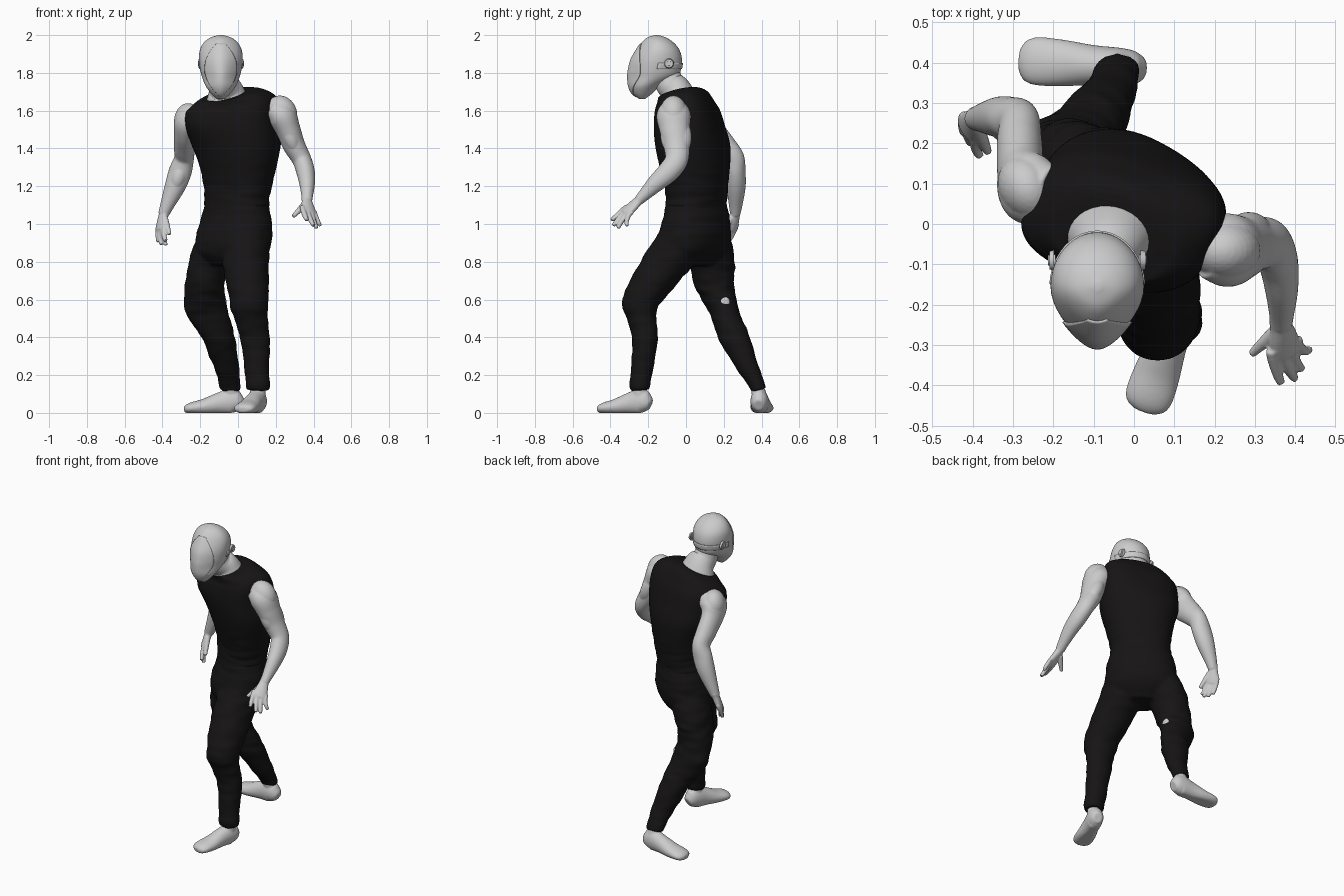
import bpy, bmesh, math
from mathutils import Vector as V, Matrix, noise

black = bpy.data.materials.new("black_cloth")
black.diffuse_color = (0.008, 0.007, 0.007, 1)
N = 32


def smooth(st, k=6):
    """Catmull-Rom interpolation of a list of number tuples."""
    out = []
    for i in range(len(st) - 1):
        p = [st[max(i - 1, 0)], st[i], st[i + 1], st[min(i + 2, len(st) - 1)]]
        for j in range(k):
            t = j / k
            out.append([0.5 * (2 * b + (c - a) * t + (2 * a - 5 * b + 4 * c - d) * t * t
                               + (3 * b - a - 3 * c + d) * t ** 3) for a, b, c, d in zip(*p)])
    return out + [list(st[-1])]


def bridge(bm, rings, closed=True):
    vs = [[bm.verts.new(p) for p in r] for r in rings]
    n = len(vs[0])
    new = []
    for a, b in zip(vs, vs[1:]):
        for i in range(n if closed else n - 1):
            new.append(bm.faces.new((a[i], a[(i + 1) % n], b[(i + 1) % n], b[i])))
    if closed:
        new += [bm.faces.new(vs[0]), bm.faces.new(vs[-1])]
    bmesh.ops.recalc_face_normals(bm, faces=new)


def tube(bm, st, ref=V((0, 1, 0)), wrinkle=0, floor=False, fat=1):
    """Stations are x, y, z, side radius, other radius; rings sit square to the path."""
    s = smooth(st)
    rings = []
    for i, q in enumerate(s):
        t = (V(s[min(i + 1, len(s) - 1)][:3]) - V(s[max(i - 1, 0)][:3])).normalized()
        side = t.cross(ref).normalized()
        nor = side.cross(t)
        ring = []
        for j in range(N):
            a = 2 * math.pi * j / N
            d = (side * q[3] * math.cos(a) + nor * q[4] * math.sin(a)) * fat
            p = V(q[:3]) + d
            if wrinkle:
                p += d * wrinkle * noise.noise((p.x * 9, p.y * 9, p.z * 30))
            if floor:
                p.z = max(p.z, 0)
            ring.append(p)
        rings.append(ring)
    bridge(bm, rings)


def slab(bm, st, wrinkle=0.035):
    """Level rings: z, cx, cy, half width, half depth, turn in degrees, tilts, corner power, shear."""
    rings = []
    for z, cx, cy, a, b, rot, tx, ty, e, sh in smooth(st, 8):
        r = math.radians(rot)
        ring = []
        for j in range(64):
            t = 2 * math.pi * j / 64
            c, s = math.cos(t), math.sin(t)
            u = a * math.copysign(abs(c) ** e, c)
            v = b * math.copysign(abs(s) ** e, s) + sh * u
            f = 1 + wrinkle * max(0, min(1, (1.4 - z) * 4)) * noise.noise((u * 7, v * 7, z * 32))
            ring.append((cx + f * (u * math.cos(r) - v * math.sin(r)),
                         cy + f * (u * math.sin(r) + v * math.cos(r)), z + tx * u + ty * v))
        rings.append(ring)
    bridge(bm, rings)


def ball(bm, c, r, axis=(0, 0, 1)):
    m = (Matrix.Translation(c) @ V(axis).to_track_quat('Z', 'Y').to_matrix().to_4x4()
         @ Matrix.Diagonal((*r, 1)))
    bmesh.ops.create_uvsphere(bm, u_segments=24, v_segments=16, radius=1, matrix=m)


def finish(name, bm, mat=None, voxel=0, soft=4):
    me = bpy.data.meshes.new(name)
    bm.to_mesh(me)
    bm.free()
    me.polygons.foreach_set("use_smooth", [True] * len(me.polygons))
    me.set_sharp_from_angle(angle=math.radians(50))
    ob = bpy.data.objects.new(name, me)
    bpy.context.collection.objects.link(ob)
    if mat:
        me.materials.append(mat)
    if voxel:
        m = ob.modifiers.new("merge", 'REMESH')
        m.mode, m.voxel_size, m.use_smooth_shade = 'VOXEL', voxel, True
        m = ob.modifiers.new("soften", 'SMOOTH')
        m.factor, m.iterations = 0.5, soft
    return ob


# vest
bm = bmesh.new()
slab(bm, [(1.04, -.01, .055, .186, .14, -40, 0, 0, .88, 0), (1.12, -.005, .055, .18, .14, -38, 0, 0, .88, 0),
          (1.2, 0, .055, .187, .147, -35, 0, 0, .88, 0), (1.32, 0, .045, .212, .168, -32, 0, 0, .88, 0),
          (1.42, -.01, .035, .236, .18, -30, 0, 0, .85, .05), (1.52, -.024, .018, .235, .175, -28, .03, .03, .72, .14),
          (1.6, -.028, .008, .232, .158, -28, .06, .08, .68, .17), (1.645, -.033, 0, .216, .138, -28, .1, .16, .72, .17),
          (1.682, -.045, -.015, .168, .12, -28, .1, .26, .85, .08), (1.688, -.055, -.03, .122, .1, -28, .08, .36, 1, 0)])
finish("vest", bm, black)

# trousers: hips and both legs merged
bm = bmesh.new()
slab(bm, [(1.1, -.005, .055, .182, .137, -40, 0, 0, .9, 0), (1.03, -.01, .055, .2, .148, -40, 0, 0, .9, 0),
          (.93, -.02, .045, .217, .162, -40, 0, 0, .9, 0), (.85, -.03, .035, .21, .145, -40, 0, 0, .9, 0),
          (.78, -.04, .03, .14, .085, -40, 0, 0, .9, 0)])
tube(bm, [(-.09, .1, .95, .1, .12), (-.145, .135, .82, .108, .122), (-.172, .145, .72, .102, .115),
          (-.18, .17, .63, .108, .092), (-.17, .195, .56, .112, .078), (-.13, .225, .47, .092, .076),
          (-.1, .26, .39, .084, .078), (-.06, .325, .25, .066, .058), (-.043, .375, .15, .056, .042),
          (-.042, .385, .12, .054, .042)], wrinkle=.09)
tube(bm, [(.05, .0, .95, .11, .13), (.042, -.08, .83, .124, .122), (.045, -.145, .74, .118, .114),
          (.055, -.215, .64, .108, .1), (.06, -.242, .57, .1, .097), (.075, -.23, .48, .085, .073),
          (.09, -.217, .39, .078, .068), (.1, -.23, .25, .067, .06), (.105, -.245, .15, .065, .055),
          (.105, -.245, .12, .062, .052)], wrinkle=.09)
finish("trousers", bm, black, .009, 6)

# bare skin showing behind the rear knee
bm = bmesh.new()
ball(bm, (-.075, .205, .585), (.014, .027, .03))
finish("knee_skin", bm)


# feet
def foot(name, heel, toe, ankle, shin):
    bm = bmesh.new()
    h, t = V((*heel, 0)), V((*toe, 0))
    prof = [(0, .04, .028, .03), (.07, .05, .042, .052), (.18, .06, .048, .068), (.4, .05, .05, .056),
            (.65, .033, .058, .042), (.85, .026, .06, .032), (.95, .02, .05, .024), (1, .017, .025, .014)]
    tube(bm, [(*(h.lerp(t, s).xy), z, w, r) for s, z, w, r in prof], V((0, 0, 1)), floor=True)
    tube(bm, [(*ankle, .03, .04, .04), (*ankle, .09, .041, .039), (*shin, .145, .042, .034)])
    finish(name, bm, None, .006)


foot("front_foot", (.12, -.19), (.024, -.465), (.105, -.245), (.105, -.245))
foot("rear_foot", (.02, .385), (-.285, .407), (-.035, .388), (-.043, .374))


# arms with muscles and hands
def arm(name, st, muscles, wrist, knuckle, across, tips, thumb):
    bm = bmesh.new()
    tube(bm, st, fat=1.06)
    for m in muscles:
        ball(bm, *m)
    w, k, a = V(wrist), V(knuckle), V(across)
    t = k - w
    ref = a.cross(t).normalized()
    tube(bm, [(*(w - t * .3), .026, .024), (*w, .028, .023), (*w.lerp(k, .5), .038, .022),
              (*k, .043, .019), (*(k + t * .12), .037, .013)], ref)
    for i, tip in enumerate(tips):
        b = k + a * (i / 3 - .5)
        e = V(tip)
        mid = b.lerp(e, .5) + t * .12
        r = .013 if i < 3 else .0115
        tube(bm, [(*(b - t * .3), r, r), (*b, r * 1.1, r * 1.1), (*mid, r, r), (*e, r * .8, r * .8)], ref)
    b, e = V(thumb[0]), V(thumb[1])
    tube(bm, [(*b, .018, .018), (*b.lerp(e, .5), .015, .015), (*e, .0105, .0105)], ref)
    finish(name, bm, None, .0045, 4)


arm("left_arm",
    [(.18, -.06, 1.61, .055, .07), (.23, -.065, 1.572, .073, .086), (.265, -.06, 1.5, .062, .076),
     (.295, -.05, 1.42, .056, .066), (.338, -.05, 1.34, .048, .058), (.358, -.095, 1.275, .046, .054),
     (.366, -.16, 1.215, .039, .044), (.366, -.225, 1.15, .029, .03), (.364, -.25, 1.125, .027, .025)],
    [((.228, -.066, 1.583), (.074, .085, .098), (.3, 0, -1)), ((.275, -.09, 1.46), (.045, .042, .09), (.4, .1, -1)),
     ((.285, -.02, 1.46), (.05, .044, .1), (.45, 0, -1)), ((.37, -.1, 1.27), (.036, .047, .09), (.05, -.7, -.7))],
    (.364, -.25, 1.125), (.377, -.318, 1.06), (.066, .03, -.028),
    [(.365, -.395, 1.02), (.4, -.385, .992), (.416, -.36, .978), (.437, -.31, .99)],
    ((.35, -.268, 1.1), (.292, -.322, 1.04)))
arm("right_arm",
    [(-.21, .07, 1.58, .055, .07), (-.262, .09, 1.545, .068, .085), (-.28, .13, 1.485, .056, .076),
     (-.284, .2, 1.41, .053, .064), (-.285, .25, 1.35, .049, .055), (-.305, .262, 1.28, .057, .05),
     (-.333, .265, 1.2, .052, .048), (-.375, .263, 1.1, .035, .034), (-.395, .26, 1.05, .027, .025)],
    [((-.265, .09, 1.548), (.07, .085, .092), (-.1, .2, -1)), ((-.29, .13, 1.45), (.045, .042, .085), (0, .5, -.8)),
     ((-.28, .2, 1.45), (.045, .04, .09), (0, .6, -.8)), ((-.315, .252, 1.25), (.05, .045, .08), (-.3, 0, -1))],
    (-.395, .26, 1.05), (-.409, .233, .972), (-.03, .058, .01),
    [(-.382, .168, .912), (-.38, .188, .888), (-.405, .2, .892), (-.423, .225, .905)],
    ((-.388, .238, 1.03), (-.362, .178, .945)))

# neck
bm = bmesh.new()
tube(bm, [(-.055, -.03, 1.58, .1, .085), (-.057, -.033, 1.65, .11, .095), (-.065, -.052, 1.705, .094, .082),
          (-.08, -.09, 1.75, .072, .076), (-.09, -.12, 1.84, .07, .07)])
finish("neck", bm)

# head: z, front y, back y, half width, half angle of the visor
HX = -.091
head = [(1.663, -.25, -.215, .022, .1), (1.69, -.284, -.18, .05, .55), (1.73, -.303, -.135, .08, .85),
        (1.78, -.306, -.045, .1, 1.0), (1.82, -.302, -.026, .11, .98), (1.87, -.289, -.021, .116, .85),
        (1.92, -.262, -.034, .111, .6), (1.96, -.235, -.065, .09, .3), (1.987, -.205, -.105, .055, .2),
        (2.0, -.165, -.145, .01, .1)]
fine = smooth(head)


def head_pt(s, th, k=1):
    z, yf, yb, w = s[:4]
    x = w * math.sin(th) * (1 - .3 * max(0, math.cos(th)) ** 2)
    return (HX + x * k, (yf + yb) / 2 - (yb - yf) / 2 * math.cos(th) * k, z)


bm = bmesh.new()
bridge(bm, [[head_pt(s, 2 * math.pi * j / 48) for j in range(48)] for s in fine])
finish("head", bm)


def shell(name, sts, centre, half, k, thick):
    bm = bmesh.new()
    bridge(bm, [[head_pt(s, centre + (half or s[4]) * (j / 12 - 1), k) for j in range(25)] for s in sts], False)
    bmesh.ops.recalc_face_normals(bm, faces=bm.faces)
    ob = finish(name, bm)
    m = ob.modifiers.new("thickness", 'SOLIDIFY')
    m.thickness, m.offset = thick, 0


# raised face visor and the strap round the back of the head
shell("visor", [s for s in fine if 1.67 < s[0] < 1.955], 0, None, 1.022, .005)
shell("head_strap", [s for s in fine if 1.815 < s[0] < 1.86], math.pi, 1.5, 1.015, .005)

# ear discs
for side, label in ((1, "left"), (-1, "right")):
    bm = bmesh.new()
    for r, d in ((.026, .012), (.015, .018)):
        bmesh.ops.create_cone(bm, cap_ends=True, segments=24, radius1=r, radius2=r * .85, depth=d,
                              matrix=Matrix.Translation((HX + side * .113, -.09, 1.85))
                              @ Matrix.Rotation(side * math.pi / 2, 4, 'Y'))
    finish(label + "_ear_disc", bm)
